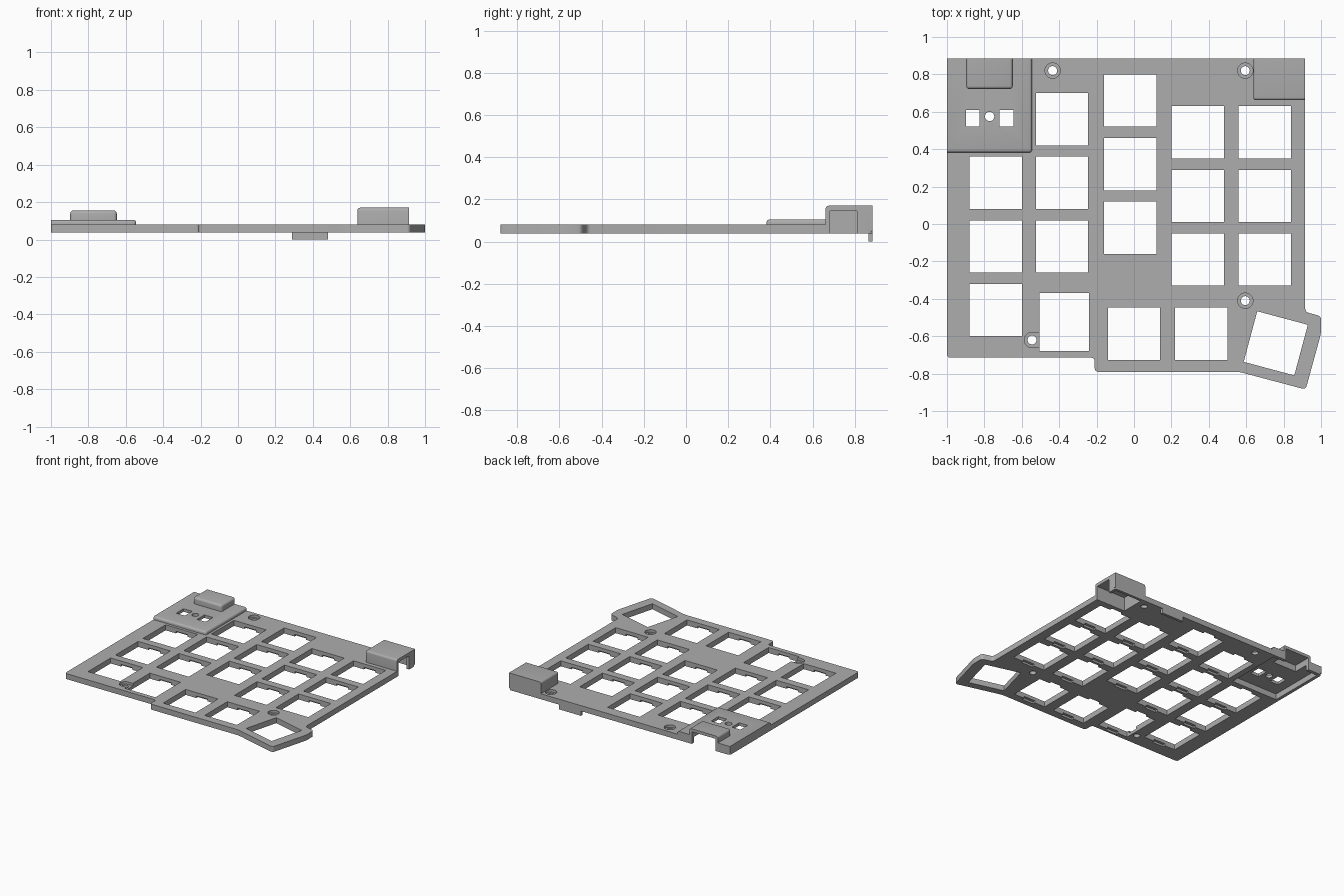
import bpy, bmesh, math
from mathutils import Matrix, Vector

if "Cube" in bpy.data.objects:
    bpy.data.objects.remove(bpy.data.objects["Cube"])

Z0, Z1 = 0.037, 0.08
BACK = 0.885

grey = bpy.data.materials.new("plain grey")
grey.use_nodes = True
grey.diffuse_color = (0.42, 0.42, 0.42, 1)
grey.node_tree.nodes["Principled BSDF"].inputs["Base Color"].default_value = grey.diffuse_color


def finish(bm, name):
    bmesh.ops.recalc_face_normals(bm, faces=bm.faces)
    mesh = bpy.data.meshes.new(name)
    bm.to_mesh(mesh)
    bm.free()
    mesh.materials.append(grey)
    ob = bpy.data.objects.new(name, mesh)
    bpy.context.collection.objects.link(ob)
    return ob


def add_box(bm, x, y, z, turn=0):
    """Box from (low, high) ranges, optionally turned about its own centre."""
    mid = Vector([(a + b) / 2 for a, b in (x, y, z)])
    size = Matrix.Diagonal([b - a for a, b in (x, y, z)] + [1])
    mat = Matrix.Translation(mid) @ Matrix.Rotation(turn, 4, 'Z') @ size
    return bmesh.ops.create_cube(bm, size=1, matrix=mat)["verts"]


def add_drum(bm, x, y, r, z):
    bmesh.ops.create_cone(bm, cap_ends=True, segments=32, radius1=r, radius2=r,
                          depth=z[1] - z[0],
                          matrix=Matrix.Translation((x, y, sum(z) / 2)))


def raised(name, x, y, z, free_x, round_w):
    """Block with rounded top edges on its free sides."""
    bm = bmesh.new()
    add_box(bm, x, y, z)
    free = [Vector((0, -1, 0))] + [Vector((s, 0, 0)) for s in free_x]
    bm.normal_update()
    edges = []
    for e in bm.edges:
        normals = [f.normal for f in e.link_faces]
        is_free = [any(n.dot(f) > 0.9 for f in free) for n in normals]
        top = [n.z > 0.9 for n in normals]
        if all(a or b for a, b in zip(is_free, top)):
            edges.append(e)
    bmesh.ops.bevel(bm, geom=edges, offset=round_w, segments=4, profile=0.5, affect='EDGES')
    return finish(bm, name)


def combine(body, other, operation):
    mod = body.modifiers.new(operation, 'BOOLEAN')
    mod.operation, mod.solver, mod.object = operation, 'EXACT', other
    bpy.context.view_layer.objects.active = body
    bpy.ops.object.modifier_apply(modifier=mod.name)
    bpy.data.objects.remove(other)


def cut(body, build):
    bm = bmesh.new()
    build(bm)
    combine(body, finish(bm, "cutter"), 'DIFFERENCE')


# Plate outline with the angled thumb corner
outline = [(-1, BACK), (-1, -0.715), (-0.21, -0.715), (-0.21, -0.79), (0.56, -0.79),
           (0.918, -0.885), (1, -0.585), (1, -0.493), (0.915, -0.47), (0.915, BACK)]
bm = bmesh.new()
face = bm.faces.new([bm.verts.new((x, y, Z0)) for x, y in outline])
ext = bmesh.ops.extrude_face_region(bm, geom=[face])["geom"]
bmesh.ops.translate(bm, vec=(0, 0, Z1 - Z0), verts=[g for g in ext if isinstance(g, bmesh.types.BMVert)])
corners = [e for e in bm.edges if abs(e.verts[0].co.z - e.verts[1].co.z) > 0.01]
bmesh.ops.bevel(bm, geom=corners, offset=0.018, segments=4, profile=0.5, affect='EDGES')
plate = finish(bm, "switch_plate")

# Raised parts
combine(plate, raised("controller_cover", (-1, -0.545), (0.382, BACK), (0.05, 0.105), [1], 0.015), 'UNION')
combine(plate, raised("port_hump", (-0.897, -0.648), (0.722, BACK), (0.09, 0.155), [-1, 1], 0.016), 'UNION')
combine(plate, raised("jack_housing", (0.638, 0.915), (0.662, BACK), (0.05, 0.17), [-1], 0.015), 'UNION')

# Switch openings: (x, y, width, depth, turn)
KEY = 0.28
keys = [(x, top - 0.34 * i, KEY, KEY, 0)
        for x, top in ((-0.74, 0.22), (-0.385, 0.56), (-0.02, 0.66), (0.34, 0.49), (0.70, 0.49))
        for i in range(3)]
keys += [(x, -0.587, KEY, KEY, 0) for x in (0.0, 0.36)]
keys += [(-0.373, -0.524, 0.265, 0.31, 0), (0.758, -0.638, KEY, KEY, math.radians(-15))]


def openings(bm):
    for x, y, w, d, turn in keys:
        add_box(bm, (x - w / 2, x + w / 2), (y - d / 2, y + d / 2), (-0.1, 0.3), turn)


def clip_notches(bm):
    for x, y, w, d, turn in keys[:-1]:
        add_box(bm, (x - 0.05, x + 0.05), (y - d / 2 - 0.02, y + d / 2 + 0.02), (-0.1, 0.053), turn)


cut(plate, openings)
cut(plate, clip_notches)

# Screw holes with counterbores
screws = [(-0.435, 0.82), (0.595, 0.82), (0.595, -0.41), (-0.545, -0.62)]
cut(plate, lambda bm: [add_drum(bm, x, y, 0.041, (0.06, 0.1)) for x, y in screws])
cut(plate, lambda bm: [add_drum(bm, x, y, 0.024, (0, 0.3)) for x, y in screws])
cut(plate, lambda bm: add_box(bm, (-0.54, -0.45), (-0.66, -0.58), (0.06, 0.1)))

# Hollow under the controller cover, port arch, button windows and reset hole
cut(plate, lambda bm: add_box(bm, (-0.975, -0.572), (0.41, 0.86), (0, 0.082)))
cut(plate, lambda bm: add_box(bm, (-0.875, -0.67), (0.745, 1), (0, 0.132)))


def windows(bm):
    for x in (-0.862, -0.682):
        add_box(bm, (x - 0.037, x + 0.037), (0.52, 0.61), (0, 0.3))
    add_drum(bm, -0.772, 0.575, 0.025, (0, 0.3))


cut(plate, windows)

# Hollow jack housing, open below and on its outer side
cut(plate, lambda bm: add_box(bm, (0.662, 0.893), (0.682, 0.863), (0, 0.145)))
cut(plate, lambda bm: add_box(bm, (0.8, 1), (0.682, 0.812), (0, 0.1449)))

# Locating tab below the back edge
bm = bmesh.new()
add_box(bm, (0.29, 0.48), (0.865, BACK), (0, 0.05))
combine(plate, finish(bm, "tab"), 'UNION')

bpy.ops.object.select_all(action='DESELECT')
plate.select_set(True)
bpy.context.view_layer.objects.active = plate
bpy.ops.object.shade_smooth_by_angle(angle=math.radians(30))
